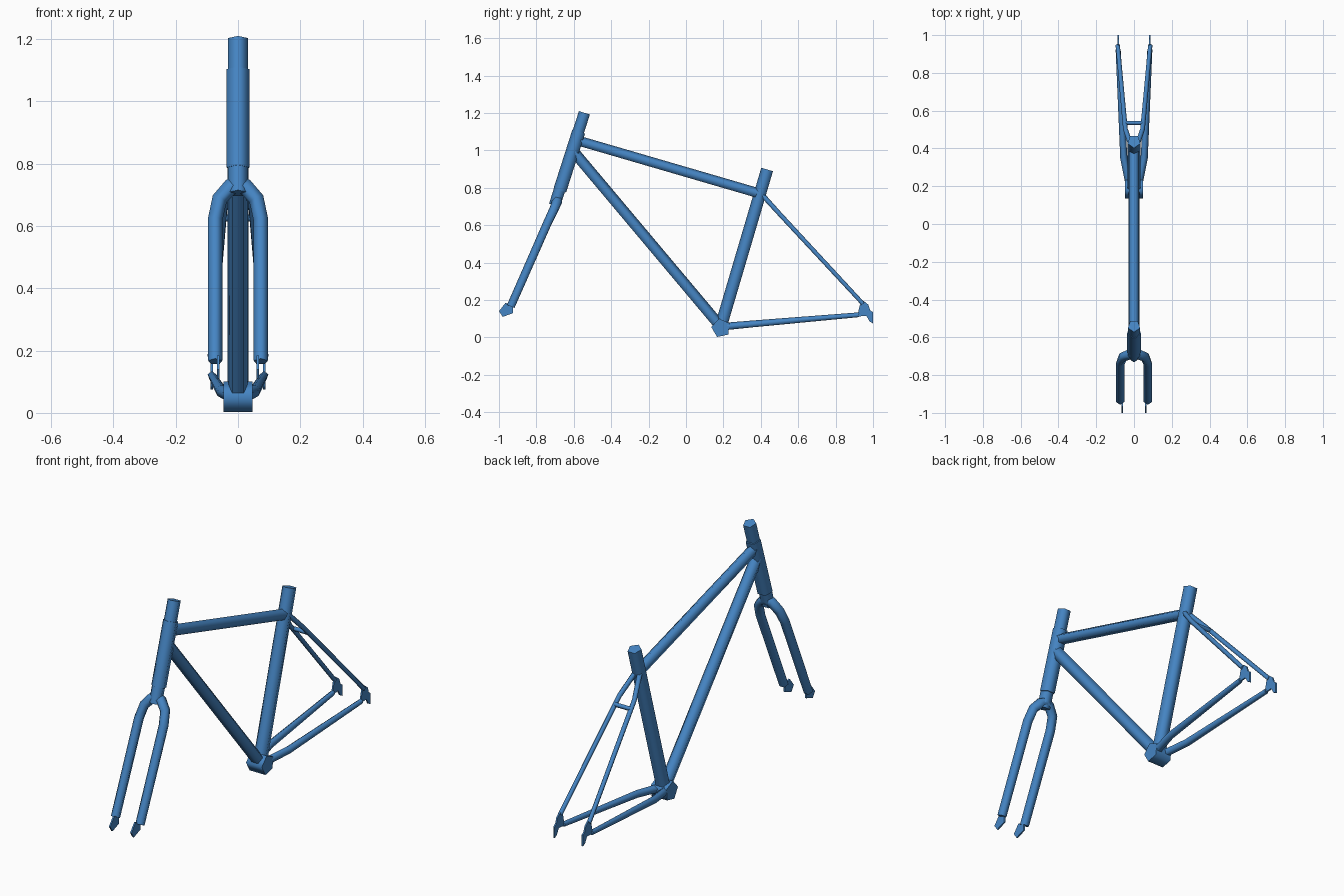
import bpy, bmesh, math
from mathutils import Vector

cube = bpy.data.objects.get("Cube")
if cube:
    bpy.data.objects.remove(cube, do_unlink=True)

paint = bpy.data.materials.new("frame blue")
paint.use_nodes = True
BLUE = (0.06, 0.235, 0.55, 1)
paint.diffuse_color = BLUE
paint.node_tree.nodes["Principled BSDF"].inputs["Base Color"].default_value = BLUE

SIDES = 5
FRONT, UP = Vector((0, -1, 0)), Vector((0, 0, 1))


def finish(name, bm, smooth=True):
    bmesh.ops.recalc_face_normals(bm, faces=bm.faces)
    mesh = bpy.data.meshes.new(name)
    bm.to_mesh(mesh)
    bm.free()
    mesh.materials.append(paint)
    obj = bpy.data.objects.new(name, mesh)
    bpy.context.collection.objects.link(obj)
    if smooth:
        bpy.ops.object.select_all(action="DESELECT")
        obj.select_set(True)
        bpy.context.view_layer.objects.active = obj
        bpy.ops.object.shade_smooth_by_angle(angle=math.radians(80))
    return obj


def tube(name, path, radii, ref):
    """Five-sided tube along a path, with one edge line facing ref."""
    pts = [Vector(p) for p in path]
    if not isinstance(radii, (list, tuple)):
        radii = [radii] * len(pts)
    bm = bmesh.new()
    rings = []
    for i, p in enumerate(pts):
        before = (p - pts[i - 1]).normalized() if i else Vector()
        after = (pts[i + 1] - p).normalized() if i < len(pts) - 1 else Vector()
        t = (before + after).normalized()
        u = (ref - t * ref.dot(t)).normalized()
        v = t.cross(u)
        ring = []
        for k in range(SIDES):
            a = math.tau * k / SIDES
            ring.append(bm.verts.new(p + radii[i] * (u * math.cos(a) + v * math.sin(a))))
        rings.append(ring)
    for a, b in zip(rings, rings[1:]):
        for k in range(SIDES):
            n = (k + 1) % SIDES
            bm.faces.new((a[k], a[n], b[n], b[k]))
    bm.faces.new(rings[0])
    bm.faces.new(rings[-1])
    return finish(name, bm)


def plate(name, x, outline, thick=0.008):
    """Flat plate from a side outline of (y, z) points."""
    bm = bmesh.new()
    face = bm.faces.new([bm.verts.new((x - thick / 2, y, z)) for y, z in outline])
    ext = bmesh.ops.extrude_face_region(bm, geom=[face])
    moved = [g for g in ext["geom"] if isinstance(g, bmesh.types.BMVert)]
    bmesh.ops.translate(bm, verts=moved, vec=(thick, 0, 0))
    return finish(name, bm, smooth=False)


# Main triangle and steering column
tube("steerer", [(0, -0.70, 0.705), (0, -0.54, 1.20)], 0.034, FRONT)
tube("head_tube", [(0, -0.671, 0.785), (0, -0.57, 1.10)], 0.039, FRONT)
tube("top_tube", [(0, -0.585, 1.052), (0, 0.40, 0.765)], 0.029, UP)
tube("down_tube", [(0, -0.61, 1.0), (0, 0.18, 0.06)], 0.032, UP)
tube("seat_tube", [(0, 0.187, 0.05), (0, 0.437, 0.897)], 0.036, FRONT)
tube("bottom_bracket", [(-0.047, 0.187, 0.05), (0.047, 0.187, 0.05)], 0.052,
     Vector((0, -0.995, 0.1)))

# Paired parts, mirrored across the middle
for side, s in (("left", 1), ("right", -1)):
    tube(side + "_fork_blade",
         [(0, -0.685, 0.735), (s * 0.025, -0.69, 0.725), (s * 0.06, -0.705, 0.685),
          (s * 0.073, -0.735, 0.62), (s * 0.073, -0.935, 0.165)],
         [0.028, 0.028, 0.026, 0.025, 0.024], FRONT)
    plate(side + "_front_dropout", s * 0.063,
          [(-1.0, 0.14), (-0.965, 0.185), (-0.925, 0.165), (-0.925, 0.13), (-0.98, 0.11)])
    tube(side + "_seat_stay",
         [(s * 0.012, 0.405, 0.765), (s * 0.045, 0.50, 0.66), (s * 0.086, 0.945, 0.18)],
         [0.014, 0.013, 0.012], UP)
    tube(side + "_chain_stay",
         [(s * 0.02, 0.19, 0.055), (s * 0.054, 0.35, 0.07), (s * 0.084, 0.925, 0.12)],
         [0.022, 0.02, 0.014], UP)
    plate(side + "_rear_dropout", s * 0.084,
          [(0.915, 0.112), (0.93, 0.175), (0.95, 0.195), (0.975, 0.175), (0.985, 0.145),
           (1.0, 0.135), (1.0, 0.075), (0.982, 0.085), (0.965, 0.115)])

# Brace between the seat stays
tube("stay_bridge", [(-0.048, 0.535, 0.625), (0.048, 0.535, 0.625)], 0.012, UP)
